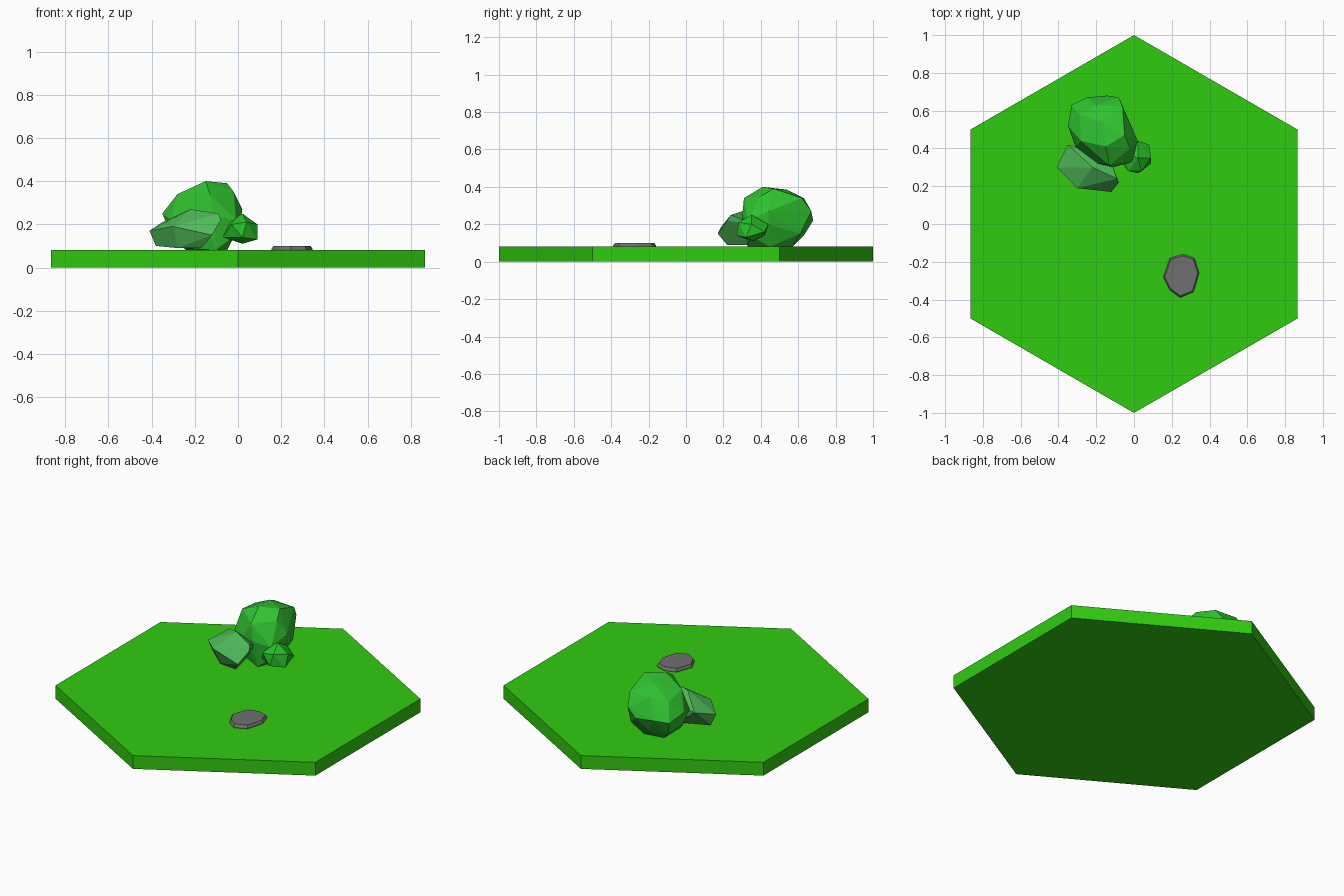
import bpy, bmesh
from mathutils import Vector


def paint(obj, color):
    mat = bpy.data.materials.new(obj.name + "_material")
    mat.diffuse_color = (*color, 1)
    obj.data.materials.append(mat)


def hull(name, points, color):
    """Faceted convex lump wrapped around a few control points."""
    bm = bmesh.new()
    for p in points:
        bm.verts.new(Vector(p))
    res = bmesh.ops.convex_hull(bm, input=bm.verts)
    loose = [v for v in bm.verts if not v.link_faces]
    bmesh.ops.delete(bm, geom=loose, context='VERTS')
    bmesh.ops.recalc_face_normals(bm, faces=bm.faces)
    mesh = bpy.data.meshes.new(name)
    bm.to_mesh(mesh)
    bm.free()
    obj = bpy.data.objects.new(name, mesh)
    bpy.context.collection.objects.link(obj)
    paint(obj, color)
    return obj


# Hexagonal grass tile, corners pointing along y
bpy.ops.mesh.primitive_cylinder_add(vertices=6, radius=1, depth=0.08, location=(0, 0, 0.04))
tile = bpy.context.object
tile.name = "grass_tile"
paint(tile, (0.03, 0.60, 0.005))

# Large bush
hull("large_bush", [
    (-.15, .41, .40), (-.05, .47, .39), (-.17, .54, .385),
    (-.28, .44, .34), (-.13, .31, .34), (-.02, .40, .35),
    (-.06, .62, .34), (-.20, .63, .34), (-.29, .58, .32),
    (-.35, .52, .25), (-.31, .41, .22), (-.19, .32, .25), (-.11, .30, .24),
    (-.01, .33, .22), (.02, .44, .27), (.01, .44, .20),
    (-.08, .67, .27), (-.14, .68, .22), (-.25, .67, .23), (-.33, .63, .22),
    (-.30, .60, .14), (-.31, .47, .15), (-.20, .63, .14), (-.06, .61, .15), (-.02, .34, .14),
    (-.24, .55, .08), (-.12, .57, .08), (-.05, .45, .08), (-.10, .33, .08), (-.25, .40, .09),
], (0.03, 0.55, 0.03))

# Wide bush in front
hull("wide_bush", [
    (-.22, .30, .27), (-.09, .24, .25), (-.35, .42, .21), (-.41, .30, .17),
    (-.30, .19, .19), (-.12, .17, .15), (-.08, .22, .22), (-.13, .35, .20),
    (-.38, .31, .10), (-.28, .23, .09), (-.17, .22, .09), (-.20, .36, .09),
], (0.08, 0.50, 0.10))

# Small bush at the side
hull("small_bush", [
    (.02, .35, .25), (.02, .44, .20), (-.05, .38, .21), (-.03, .28, .20),
    (.04, .28, .21), (.09, .35, .20), (.08, .42, .16),
    (-.07, .33, .14), (.02, .27, .14), (.09, .32, .13), (-.03, .42, .14), (.02, .36, .11),
], (0.02, 0.55, 0.02))

# Flat stepping stone with a slightly narrower top
outline = [(.19, -.18), (.26, -.16), (.32, -.18), (.345, -.26),
           (.315, -.36), (.245, -.39), (.19, -.35), (.155, -.28)]
center = Vector((.25, -.27))
rings = [(1.0, .078), (1.0, .086), (.92, .099)]
stone_points = [(*(center + (Vector(p) - center) * s), z) for s, z in rings for p in outline]
hull("stepping_stone", stone_points, (0.16, 0.16, 0.16))
